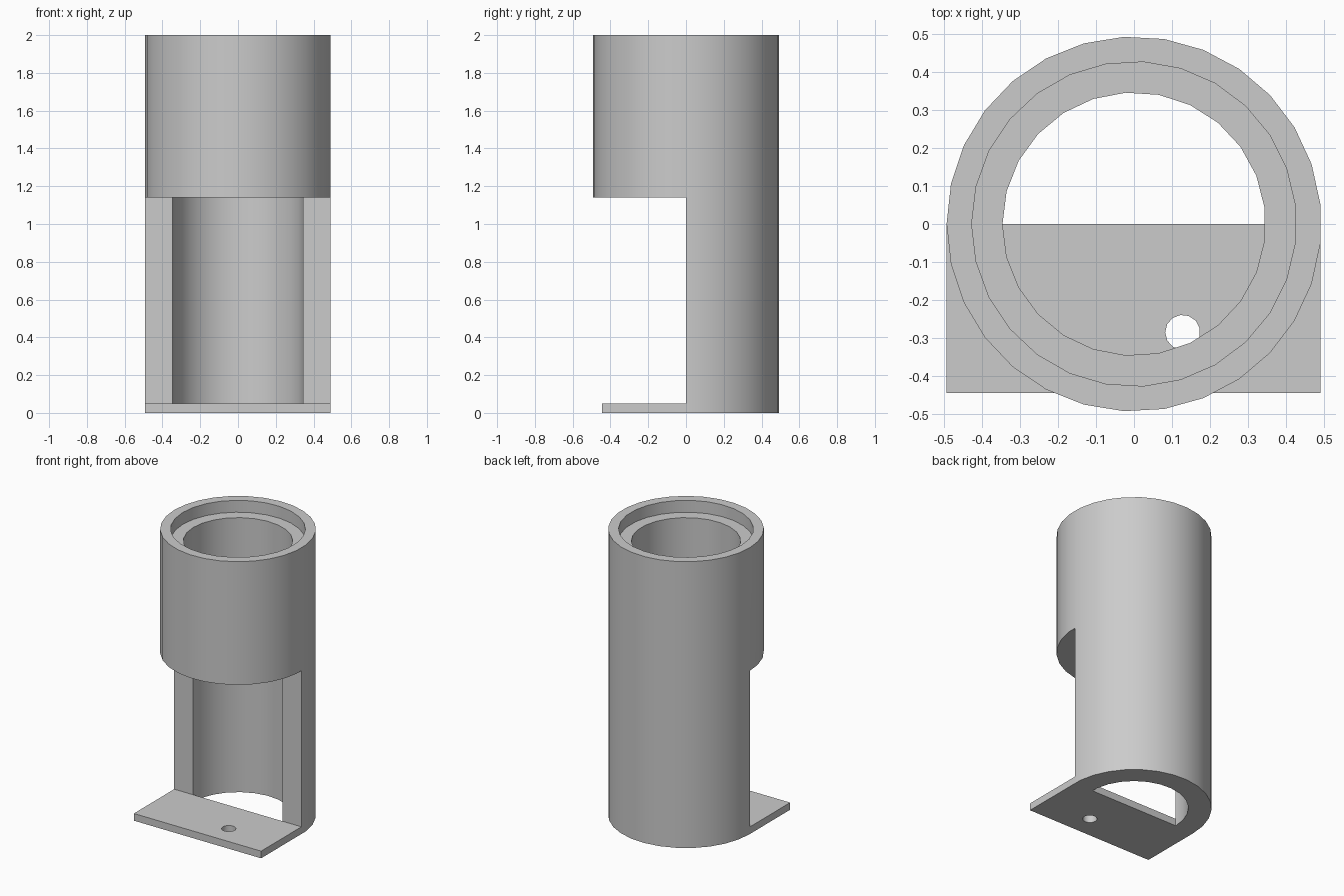
import bpy
import math

cube = bpy.data.objects.get("Cube")
if cube:
    bpy.data.objects.remove(cube, do_unlink=True)

GREY = (0.6, 0.6, 0.6, 1.0)
R_OUT, R_SEAT, R_BORE = 0.493, 0.427, 0.346
HEIGHT, SEAT_Z, WINDOW_Z, PLATE_T = 2.0, 1.917, 1.14, 0.05

grey = bpy.data.materials.new("plain grey")
grey.use_nodes = True
grey.diffuse_color = GREY
grey.node_tree.nodes["Principled BSDF"].inputs["Base Color"].default_value = GREY


def prism(name, outline, z0, z1):
    """Extrude a counter-clockwise outline between two heights."""
    n = len(outline)
    verts = [(x, y, z) for z in (z0, z1) for x, y in outline]
    faces = [tuple(reversed(range(n))), tuple(range(n, 2 * n))]
    faces += [(i, (i + 1) % n, (i + 1) % n + n, i + n) for i in range(n)]
    mesh = bpy.data.meshes.new(name)
    mesh.from_pydata(verts, [], faces)
    mesh.materials.append(grey)
    obj = bpy.data.objects.new(name, mesh)
    bpy.context.scene.collection.objects.link(obj)
    return obj


def circle(radius, sides, cx=0, cy=0):
    angles = [math.pi + math.tau * i / sides for i in range(sides)]
    return [(cx + radius * math.cos(a), cy + radius * math.sin(a)) for a in angles]


def rectangle(x0, x1, y0, y1):
    return [(x0, y0), (x1, y0), (x1, y1), (x0, y1)]


def combine(target, tool, operation):
    """Apply a boolean and discard the tool."""
    mod = target.modifiers.new("cut", "BOOLEAN")
    mod.operation, mod.object, mod.solver = operation, tool, "EXACT"
    bpy.context.view_layer.objects.active = target
    bpy.ops.object.modifier_apply(modifier=mod.name)
    bpy.data.objects.remove(tool, do_unlink=True)


# Tube with a through bore, a stepped seat at the top and an open lower front
holder = prism("tube_holder", circle(R_OUT, 29), 0, HEIGHT)
combine(holder, prism("bore", circle(R_BORE, 25), -1, 3), "DIFFERENCE")
combine(holder, prism("seat", circle(R_SEAT, 27), SEAT_Z, 3), "DIFFERENCE")
combine(holder, prism("window", rectangle(-1, 1, -1, 0), -1, WINDOW_Z), "DIFFERENCE")

# Foot plate with a small screw hole, joined to the half tube
right_edge = R_OUT * math.cos(math.pi / 29)
plate = prism("foot_plate", rectangle(-R_OUT, right_edge, -0.445, 0), 0, PLATE_T)
combine(plate, prism("drill", circle(0.046, 13, 0.128, -0.285), -1, 1), "DIFFERENCE")
combine(holder, plate, "UNION")

# Smooth the round walls, keep the rims crisp
bpy.ops.object.select_all(action="DESELECT")
holder.select_set(True)
bpy.context.view_layer.objects.active = holder
bpy.ops.object.shade_smooth_by_angle(angle=math.radians(35))
